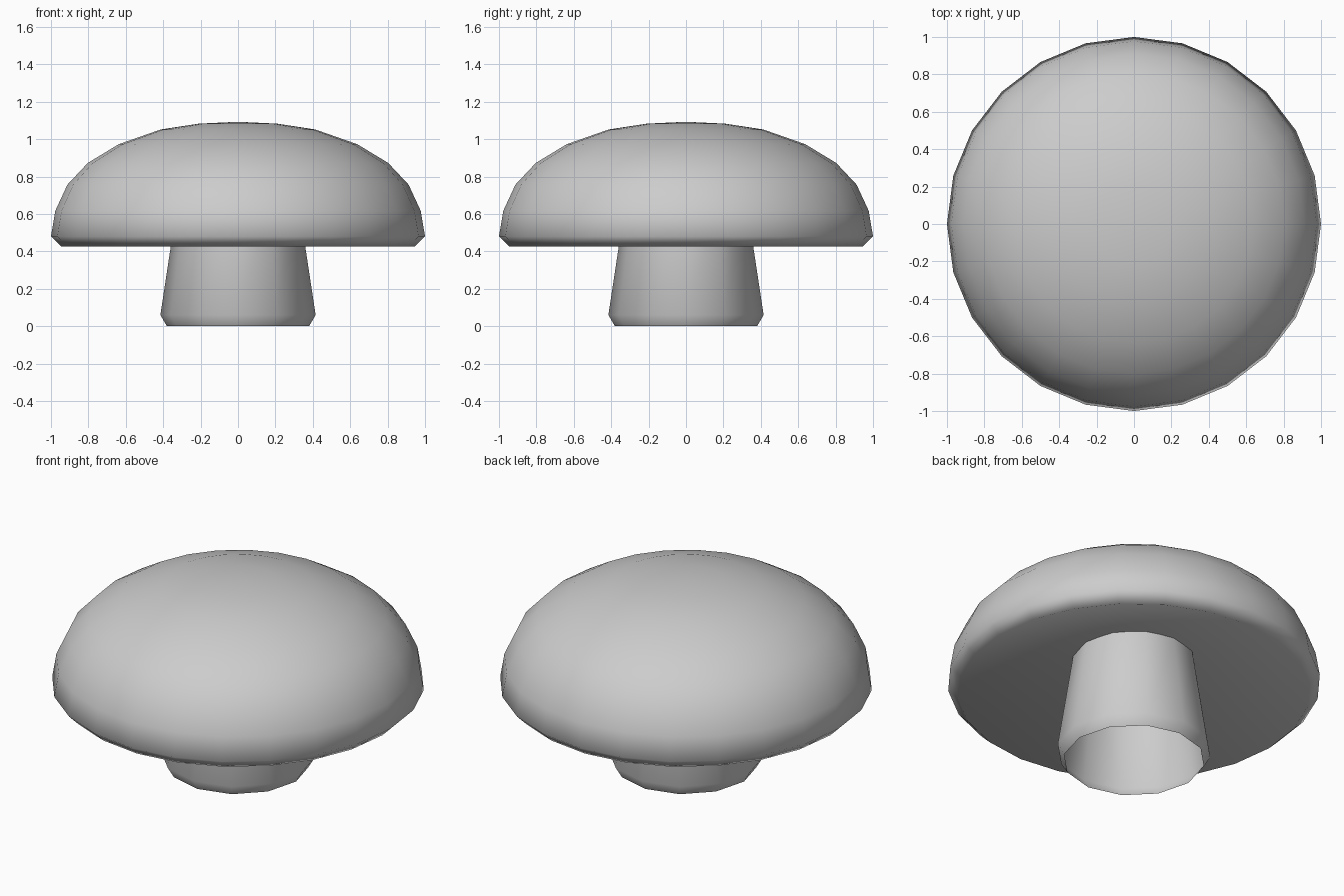
import bpy
import bmesh
import math

if "Cube" in bpy.data.objects:
    bpy.data.objects.remove(bpy.data.objects["Cube"])

grey = bpy.data.materials.new("plain_grey")
grey.diffuse_color = (0.605, 0.605, 0.605, 1.0)
grey.use_nodes = True
grey.node_tree.nodes["Principled BSDF"].inputs["Base Color"].default_value = grey.diffuse_color


def lathe(name, profile, sides, base_tip=None, apex=None):
    """Turn a (radius, height) profile around z, optionally closing its ends with fans."""
    bm = bmesh.new()
    rings = []
    for r, z in profile:
        rings.append([bm.verts.new((r * math.cos(math.tau * i / sides),
                                    r * math.sin(math.tau * i / sides), z))
                      for i in range(sides)])
    for low, high in zip(rings, rings[1:]):
        for i in range(sides):
            j = (i + 1) % sides
            bm.faces.new((low[i], low[j], high[j], high[i]))
    if base_tip is not None:
        tip = bm.verts.new((0, 0, base_tip))
        for i in range(sides):
            bm.faces.new((rings[0][(i + 1) % sides], rings[0][i], tip))
    if apex is not None:
        tip = bm.verts.new((0, 0, apex))
        for i in range(sides):
            bm.faces.new((rings[-1][i], rings[-1][(i + 1) % sides], tip))
    for f in bm.faces:
        f.smooth = True
    mesh = bpy.data.meshes.new(name)
    bm.to_mesh(mesh)
    bm.free()
    mesh.materials.append(grey)
    obj = bpy.data.objects.new(name, mesh)
    bpy.context.collection.objects.link(obj)
    return obj


# Domed cap with a chamfered rim and a hollow, cone-shaped underside
lathe("cap",
      [(0.945, 0.425), (1.0, 0.48), (0.977, 0.617), (0.912, 0.757),
       (0.803, 0.873), (0.638, 0.973), (0.413, 1.052), (0.21, 1.083)],
      24, base_tip=0.71, apex=1.093)

# Tapered hollow stem, open at the foot, running up into the underside
lathe("stem", [(0.38, 0.0), (0.415, 0.06), (0.331, 0.615)], 12)
